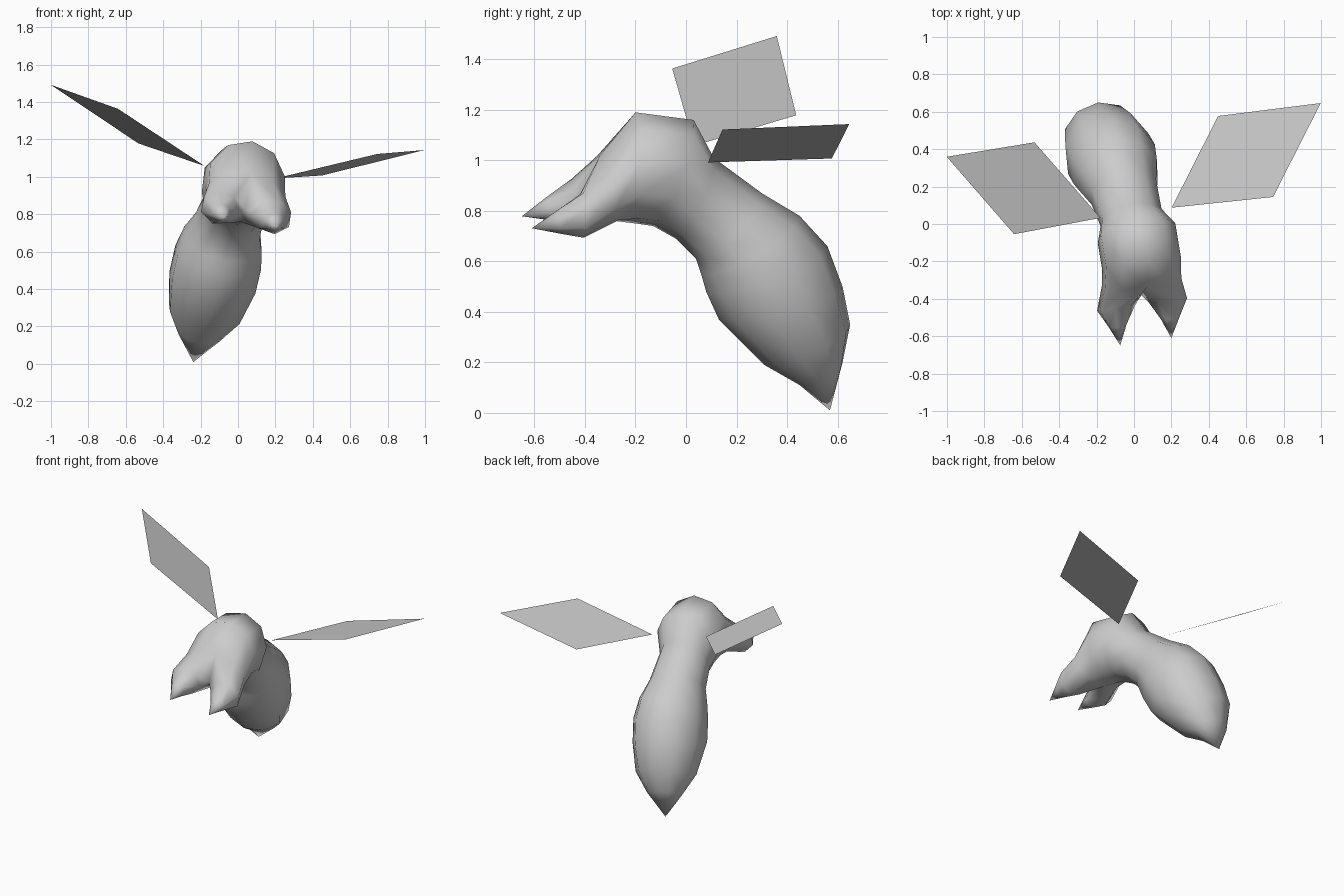
import bpy, bmesh, math
from mathutils import Vector

if "Cube" in bpy.data.objects:
    bpy.data.objects.remove(bpy.data.objects["Cube"])

# The insect is symmetric about a slightly turned and rolled plane
SIDE = Vector((0.975, 0.14, -0.17)).normalized()


def pt(y, z, u=0.0):
    """Point on the symmetry plane at (y, z), moved u along the side axis."""
    return Vector(((-0.155 - 0.14 * y + 0.17 * z) / 0.975, y, z)) + SIDE * u


def section(top, bottom, half_width, count, start=0.0, u=0.0, sign=1):
    """Elliptical cross-section between a top and a bottom point."""
    t, b = Vector(top), Vector(bottom)
    mid, half = (t + b) / 2, (t - b) / 2
    out = []
    for k in range(count):
        a = math.radians(start) + math.tau * k / count
        p = mid + half * math.cos(a)
        out.append(pt(p.x, p.y, sign * (u + half_width * math.sin(a))))
    return out


def finish(bm, name, smooth):
    bmesh.ops.recalc_face_normals(bm, faces=bm.faces)
    me = bpy.data.meshes.new(name)
    bm.to_mesh(me)
    bm.free()
    ob = bpy.data.objects.new(name, me)
    bpy.context.collection.objects.link(ob)
    me.materials.append(grey)
    for p in me.polygons:
        p.use_smooth = smooth
    return ob


grey = bpy.data.materials.new("plain grey")
grey.diffuse_color = (0.6, 0.6, 0.6, 1)
grey.use_nodes = True
grey.node_tree.nodes["Principled BSDF"].inputs["Base Color"].default_value = grey.diffuse_color

# Body: abdomen, waist, thorax and head (top y,z / bottom y,z / half width)
N = 10
BODY = [
    ((0.62, 0.20), (0.45, 0.11), 0.12),
    ((0.65, 0.35), (0.31, 0.19), 0.20),
    ((0.62, 0.50), (0.13, 0.37), 0.24),
    ((0.56, 0.66), (0.08, 0.48), 0.24),
    ((0.45, 0.78), (0.06, 0.55), 0.22),
    ((0.30, 0.87), (0.04, 0.61), 0.185),
    ((0.11, 1.01), (-0.04, 0.69), 0.17),
    ((0.03, 1.16), (-0.13, 0.74), 0.215),
    ((-0.20, 1.19), (-0.20, 0.75), 0.215),
    ((-0.34, 1.02), (-0.28, 0.76), 0.22),
]
# Jaws: two prongs growing out of the split head (… / side offset)
JAW = [
    ((-0.43, 0.90), (-0.43, 0.72), 0.105, 0.145),
    ((-0.53, 0.83), (-0.52, 0.735), 0.05, 0.145),
]

bm = bmesh.new()


def bridge(a, b):
    n = len(a)
    for i in range(n):
        bm.faces.new((a[i], a[(i + 1) % n], b[(i + 1) % n], b[i]))


def fan(ring, tip):
    for i in range(len(ring)):
        bm.faces.new((ring[i], ring[(i + 1) % len(ring)], tip))


rings = [[bm.verts.new(p) for p in section(t, b, w, N)] for t, b, w in BODY]
fan(rings[0], bm.verts.new(pt(0.57, 0.01)))
for a, b in zip(rings, rings[1:]):
    bridge(a, b)

last = rings[-1]
notch = bm.verts.new(pt(-0.38, 0.83))
for sign in (1, -1):
    prev = [last[(sign * k) % N] for k in range(N // 2 + 1)] + [notch]
    for t, b, w, u in JAW:
        ring = [bm.verts.new(p) for p in section(t, b, w, 7, -40, u, sign)]
        bridge(prev, ring)
        prev = ring
    fan(prev, bm.verts.new(pt(-0.63, 0.755, sign * 0.14)))
finish(bm, "body", True)

# Wings: flat four-sided sheets, mirrored across the symmetry plane
WING = [(0.06, 1.025, 0.195), (0.045, 1.243, 0.71),
        (0.503, 1.318, 1.025), (0.507, 1.093, 0.503)]
for sign, name in ((1, "right_wing"), (-1, "left_wing")):
    bm = bmesh.new()
    corners = [pt(y, z, sign * u) for y, z, u in WING]
    face = bm.faces.new([bm.verts.new(c) for c in corners])
    finish(bm, name, False)
